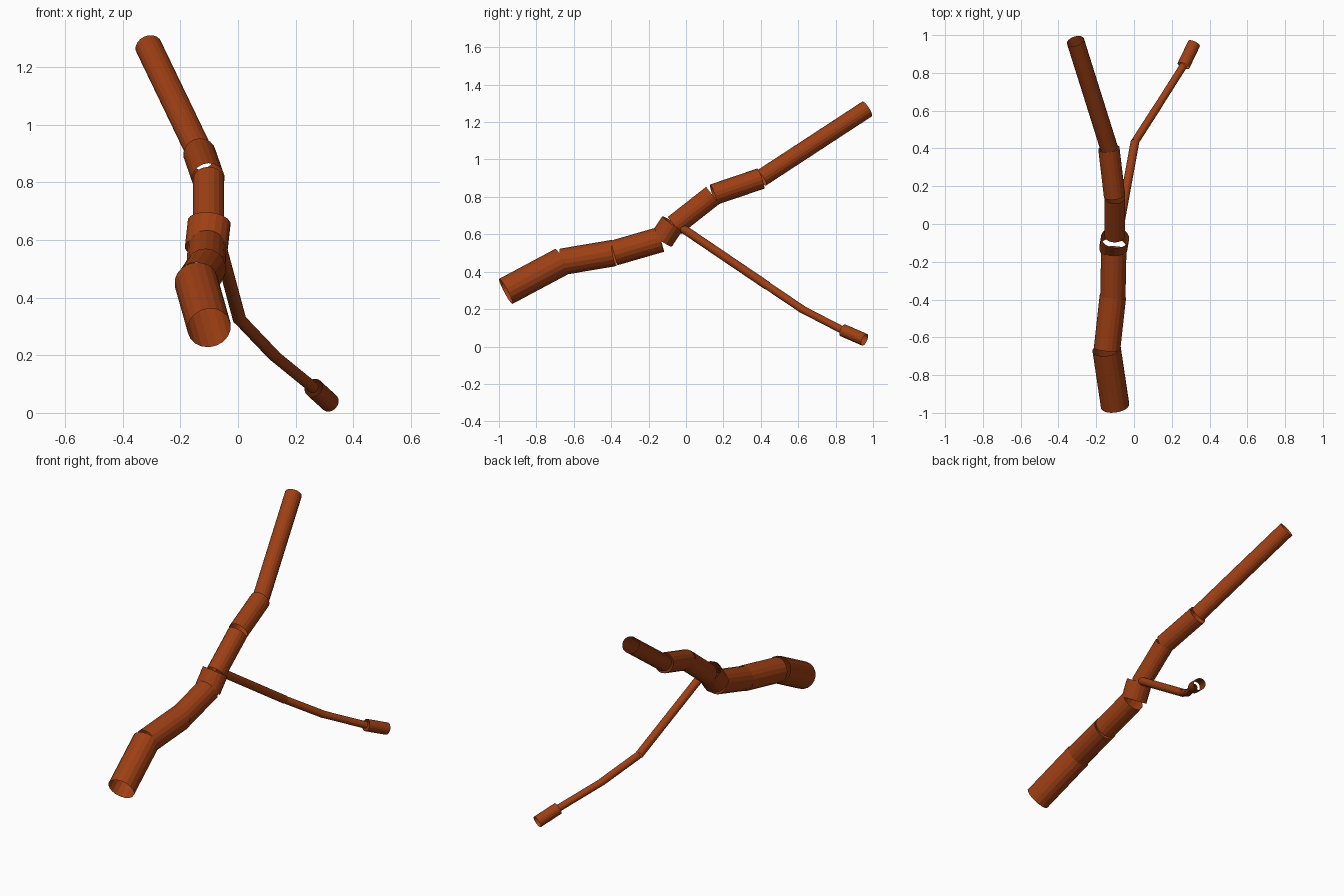
import bpy, bmesh
from mathutils import Vector, Matrix

if "Cube" in bpy.data.objects:
    bpy.data.objects.remove(bpy.data.objects["Cube"])

bark = bpy.data.materials.new("bark")
bark.diffuse_color = (0.34, 0.05, 0.007, 1)
bark.use_nodes = True
bark.node_tree.nodes["Principled BSDF"].inputs["Base Color"].default_value = bark.diffuse_color


def tube(name, a, b, r, sides=18, flatten=1.0):
    """Open-ended faceted tube from a to b; flatten squashes it across x."""
    a, b = Vector(a), Vector(b)
    w = (b - a).normalized()
    u = (Vector((1, 0, 0)) - w * w.x).normalized()
    v = w.cross(u)
    m = Matrix((u, v * flatten, w)).transposed().to_4x4()
    m.translation = (a + b) / 2
    bm = bmesh.new()
    bmesh.ops.create_cone(bm, cap_ends=False, segments=sides, radius1=r,
                          radius2=r, depth=(b - a).length, matrix=m)
    me = bpy.data.meshes.new(name)
    bm.to_mesh(me)
    bm.free()
    me.materials.append(bark)
    ob = bpy.data.objects.new(name, me)
    bpy.context.collection.objects.link(ob)


# Main limb, thick end to thin end
limb = [
    ((-0.10, -0.963, 0.295), (-0.145, -0.663, 0.455), 0.076, 1),
    ((-0.143, -0.663, 0.453), (-0.112, -0.385, 0.50), 0.071, 1),
    ((-0.112, -0.385, 0.50), (-0.107, -0.136, 0.572), 0.068, 1),
    ((-0.110, -0.131, 0.570), (-0.100, -0.072, 0.660), 0.075, 0.88),
    ((-0.102, -0.062, 0.647), (-0.102, 0.143, 0.808), 0.055, 1.05),
    ((-0.103, 0.147, 0.812), (-0.133, 0.40, 0.898), 0.057, 1),
    ((-0.132, 0.402, 0.90), (-0.31, 0.968, 1.27), 0.047, 1),
]
for i, (a, b, r, f) in enumerate(limb, 1):
    tube(f"main_limb_{i}", a, b, r, flatten=f)

# Thin side twig
path = [(-0.085, -0.06, 0.66), (0.005, 0.435, 0.325), (0.127, 0.625, 0.197),
        (0.262, 0.838, 0.087), (0.318, 0.955, 0.036)]
for i, r in enumerate((0.023, 0.021, 0.020, 0.034)):
    tube(f"side_twig_{i + 1}", path[i], path[i + 1], r)
